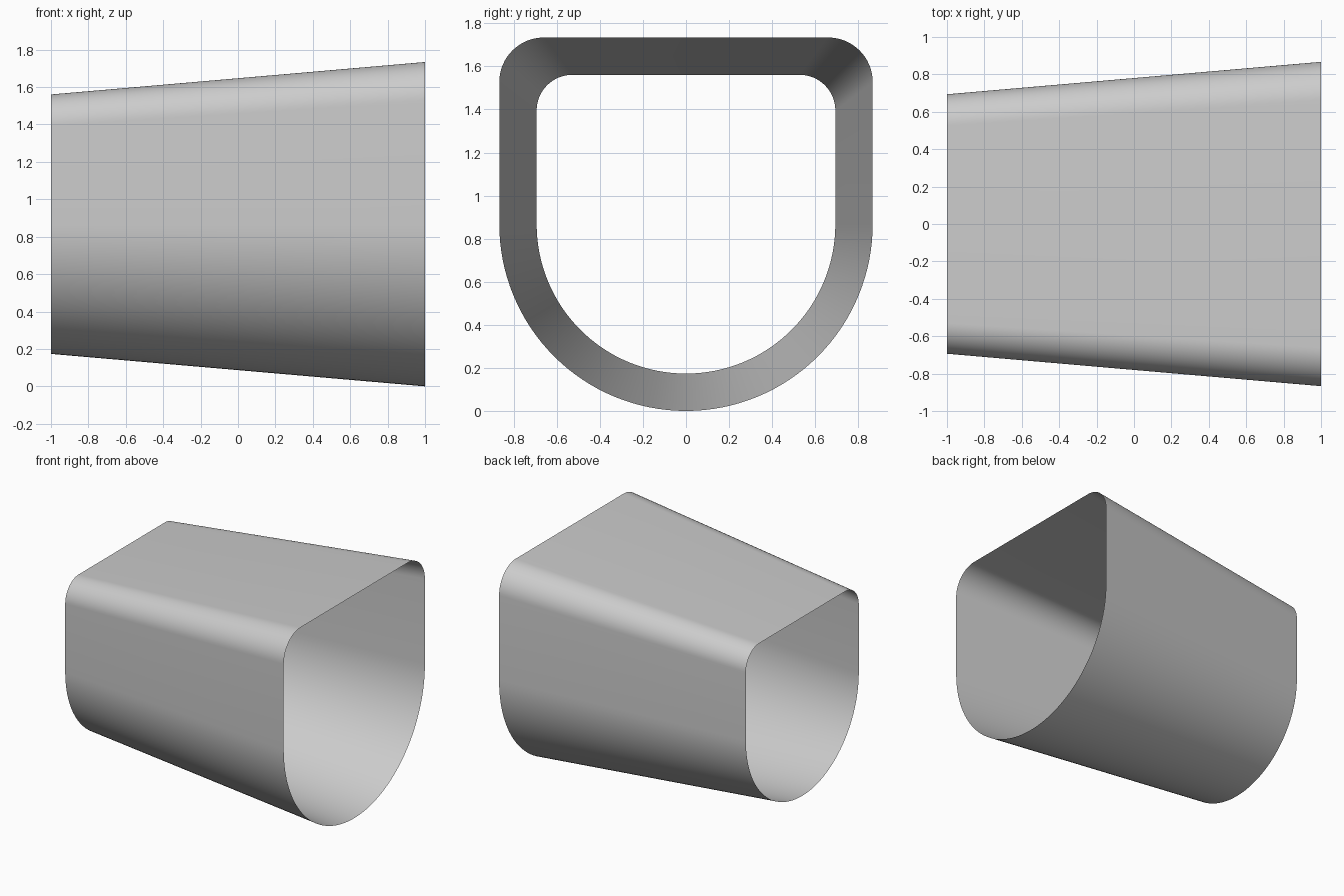
import bpy, bmesh
from math import sin, cos, pi, radians

cube = bpy.data.objects.get("Cube")
if cube:
    bpy.data.objects.remove(cube, do_unlink=True)

RADIUS = 0.867   # half width of the wide end
CORNER = 0.207   # top corner radius of the wide end
TAPER = 0.8      # narrow end relative to the wide end


def arc(cy, cz, r, start, end, steps):
    """Points along an arc in the y-z plane, angles in degrees."""
    angles = [radians(start + (end - start) * i / steps) for i in range(steps + 1)]
    return [(cy + r * cos(a), cz + r * sin(a)) for a in angles]


# Cross-section: half-round bottom, straight sides, rounded top corners
inset = RADIUS - CORNER
profile = (arc(0, 0, RADIUS, 180, 360, 64)
           + arc(inset, inset, CORNER, 0, 90, 16)
           + arc(-inset, inset, CORNER, 90, 180, 16))

# Open tapered shell between the narrow and the wide end
bm = bmesh.new()
rings = [[bm.verts.new((x, y * s, RADIUS + z * s)) for y, z in profile]
         for x, s in ((-1, TAPER), (1, 1))]
narrow, wide = rings
count = len(profile)
for i in range(count):
    j = (i + 1) % count
    bm.faces.new((narrow[i], wide[i], wide[j], narrow[j]))
bm.normal_update()
# Point the normals outward
lowest = min(bm.faces, key=lambda f: f.calc_center_median().z)
if lowest.normal.z > 0:
    bmesh.ops.reverse_faces(bm, faces=bm.faces[:])
mesh = bpy.data.meshes.new("tapered_shell")
bm.to_mesh(mesh)
bm.free()
shell = bpy.data.objects.new("tapered_shell", mesh)
bpy.context.collection.objects.link(shell)

# Plain light grey
grey = bpy.data.materials.new("light_grey")
grey.use_nodes = True
colour = (0.6, 0.6, 0.6, 1)
grey.diffuse_color = colour
grey.node_tree.nodes["Principled BSDF"].inputs["Base Color"].default_value = colour
mesh.materials.append(grey)

# Smooth shading
bpy.ops.object.select_all(action='DESELECT')
shell.select_set(True)
bpy.context.view_layer.objects.active = shell
bpy.ops.object.shade_smooth_by_angle(angle=radians(30))
